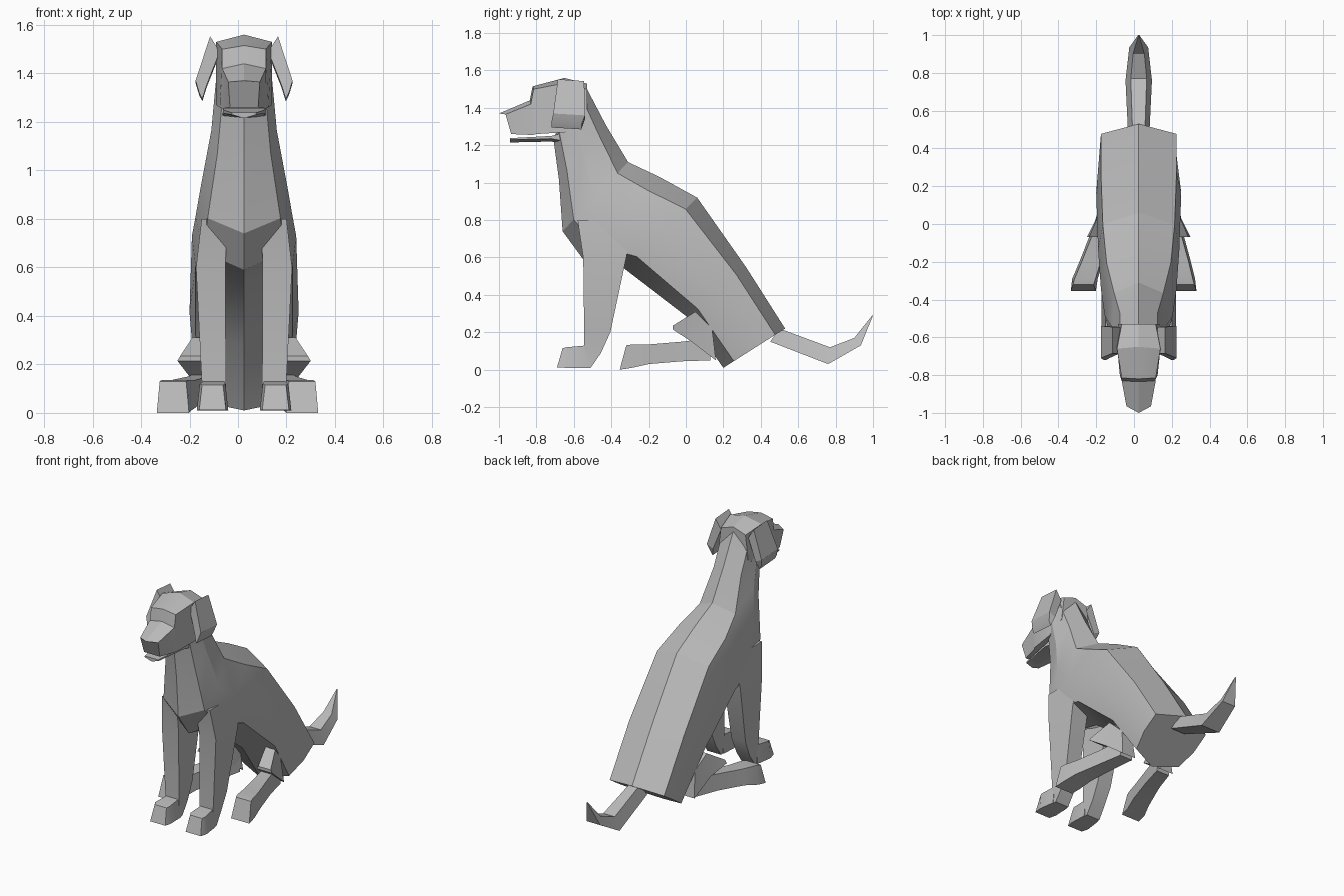
import bpy, bmesh, math

AXIS = 0.025          # the body's mirror line
fur = bpy.data.materials.new("grey fur")
fur.diffuse_color = (0.5, 0.5, 0.5, 1)


def loft(name, rings, side=1):
    """Skin a row of equal closed rings and cap both ends."""
    bm = bmesh.new()
    vs = [[bm.verts.new((AXIS + side * x, y, z)) for x, y, z in r] for r in rings]
    n = len(vs[0])
    for a, b in zip(vs, vs[1:]):
        for i in range(n):
            j = (i + 1) % n
            bm.faces.new((a[i], a[j], b[j], b[i]))
    bm.faces.new(vs[0])
    bm.faces.new(vs[-1])
    bmesh.ops.remove_doubles(bm, verts=bm.verts, dist=0.0005)
    bmesh.ops.recalc_face_normals(bm, faces=bm.faces)
    me = bpy.data.meshes.new(name)
    bm.to_mesh(me)
    bm.free()
    me.materials.append(fur)
    ob = bpy.data.objects.new(name, me)
    bpy.context.collection.objects.link(ob)
    bpy.ops.object.select_all(action='DESELECT')
    ob.select_set(True)
    bpy.context.view_layer.objects.active = ob
    bpy.ops.object.shade_smooth_by_angle(angle=math.radians(25))
    return ob


def slanted(top, bottom, wu, wm, wl):
    """Eight-sided body section running from a spine point to a belly point."""
    def at(t, x):
        return (x, top[0] + (bottom[0] - top[0]) * t, top[1] + (bottom[1] - top[1]) * t)
    right = [at(0.16, wu), at(0.5, wm), at(0.83, wl)]
    left = [(-x, y, z) for x, y, z in reversed(right)]
    return [at(0, 0)] + right + [at(1, 0)] + left


def upright(yc, zc, yt, zt, wt, yb, zb, wb):
    """Five-sided head section: ridge, two top corners, two bottom corners."""
    return [(0, yc, zc), (wt, yt, zt), (wb, yb, zb), (-wb, yb, zb), (-wt, yt, zt)]


def box(yb, yt, zb, zt, x0, x1):
    """Four-sided section for parts running along y."""
    return [(x0, yb, zb), (x1, yb, zb), (x1 - 0.012, yt, zt), (x0 + 0.012, yt, zt)]


# Neck, chest, back and rump
loft("body", [slanted(*s) for s in [
    ((-0.54, 1.52), (-0.71, 1.24), 0.10, 0.115, 0.09),
    ((-0.43, 1.31), (-0.68, 1.02), 0.10, 0.135, 0.11),
    ((-0.31, 1.11), (-0.66, 0.74), 0.13, 0.18, 0.15),
    ((-0.14, 1.03), (-0.55, 0.59), 0.17, 0.20, 0.17),
    ((0.06, 0.92), (-0.33, 0.54), 0.19, 0.215, 0.20),
    ((0.32, 0.55), (0.01, 0.28), 0.20, 0.225, 0.20),
    ((0.53, 0.22), (0.20, 0.01), 0.20, 0.20, 0.17)]])

# Skull and muzzle
loft("head", [upright(*s) for s in [
    (-0.53, 1.53, -0.53, 1.50, 0.09, -0.53, 1.34, 0.11),
    (-0.65, 1.56, -0.66, 1.53, 0.115, -0.64, 1.27, 0.115),
    (-0.82, 1.515, -0.815, 1.50, 0.09, -0.80, 1.26, 0.10),
    (-0.835, 1.44, -0.83, 1.42, 0.09, -0.82, 1.255, 0.09),
    (-1.0, 1.37, -0.965, 1.365, 0.065, -0.935, 1.26, 0.058)]])

# Lower jaw
loft("jaw", [upright(-0.64, 1.20, -0.64, 1.22, 0.09, -0.64, 1.27, 0.09),
             upright(-0.72, 1.22, -0.72, 1.235, 0.085, -0.72, 1.25, 0.085),
             upright(-0.94, 1.215, -0.94, 1.23, 0.05, -0.94, 1.238, 0.05)])

# Tail, flat and curling up to a point
loft("tail", [
    [(w, y0, z0), (-w, y0, z0), (-w * 0.6, y1, z1), (w * 0.6, y1, z1)]
    for w, y0, z0, y1, z1 in [(0.055, 0.45, 0.15, 0.50, 0.22),
                              (0.07, 0.76, 0.03, 0.77, 0.12),
                              (0.05, 0.935, 0.13, 0.90, 0.17),
                              (0.003, 1.0, 0.29, 0.997, 0.292)]])

for side, label in ((1, "right"), (-1, "left")):
    # Hanging ear flap
    loft(label + "_ear", [
        [(x0, ya, z0), (x1, ya, z1), (x1, yb, z1 - 0.01), (x0, yb, z0 - 0.01)]
        for x0, x1, ya, yb, z0, z1 in [(0.10, 0.14, -0.685, -0.545, 1.49, 1.553),
                                       (0.155, 0.20, -0.71, -0.54, 1.35, 1.37),
                                       (0.172, 0.185, -0.72, -0.56, 1.295, 1.32)]], side)

    # Front leg, from shoulder to heel
    loft(label + "_front_leg", [
        [(x0, ya, z), (x1, ya, z), (x1, yb, z), (x0, yb, z)]
        for z, ya, yb, x0, x1 in [(0.80, -0.58, -0.28, 0.07, 0.175),
                                  (0.60, -0.55, -0.32, 0.077, 0.198),
                                  (0.20, -0.545, -0.405, 0.075, 0.178),
                                  (0.09, -0.545, -0.455, 0.075, 0.172),
                                  (0.01, -0.545, -0.51, 0.075, 0.175)]], side)
    loft(label + "_front_paw", [box(-0.53, -0.53, 0.01, 0.13, 0.07, 0.18),
                                box(-0.64, -0.64, 0.01, 0.12, 0.065, 0.195),
                                box(-0.69, -0.66, 0.012, 0.115, 0.075, 0.185)], side)

    # Knee beside the rump
    loft(label + "_knee", [box(0.16, 0.14, 0.05, 0.22, 0.10, 0.20),
                           box(0.03, 0.05, 0.15, 0.31, 0.13, 0.225),
                           box(-0.07, -0.07, 0.215, 0.235, 0.16, 0.275)], side)

    # Hind foot, splayed a little more on the left
    s = 0.027 if side < 0 else -0.027
    loft(label + "_hind_foot", [
        box(0.13, 0.14, 0.05, 0.17, 0.10, 0.195),
        box(-0.02, -0.02, 0.045, 0.15, 0.13 + s * 0.3, 0.235 + s * 0.3),
        box(-0.20, -0.20, 0.03, 0.135, 0.17 + s * 0.7, 0.295 + s * 0.7),
        box(-0.29, -0.29, 0.01, 0.135, 0.19 + s, 0.325 + s),
        box(-0.355, -0.32, 0.0, 0.13, 0.20 + s, 0.333 + s)], side)
